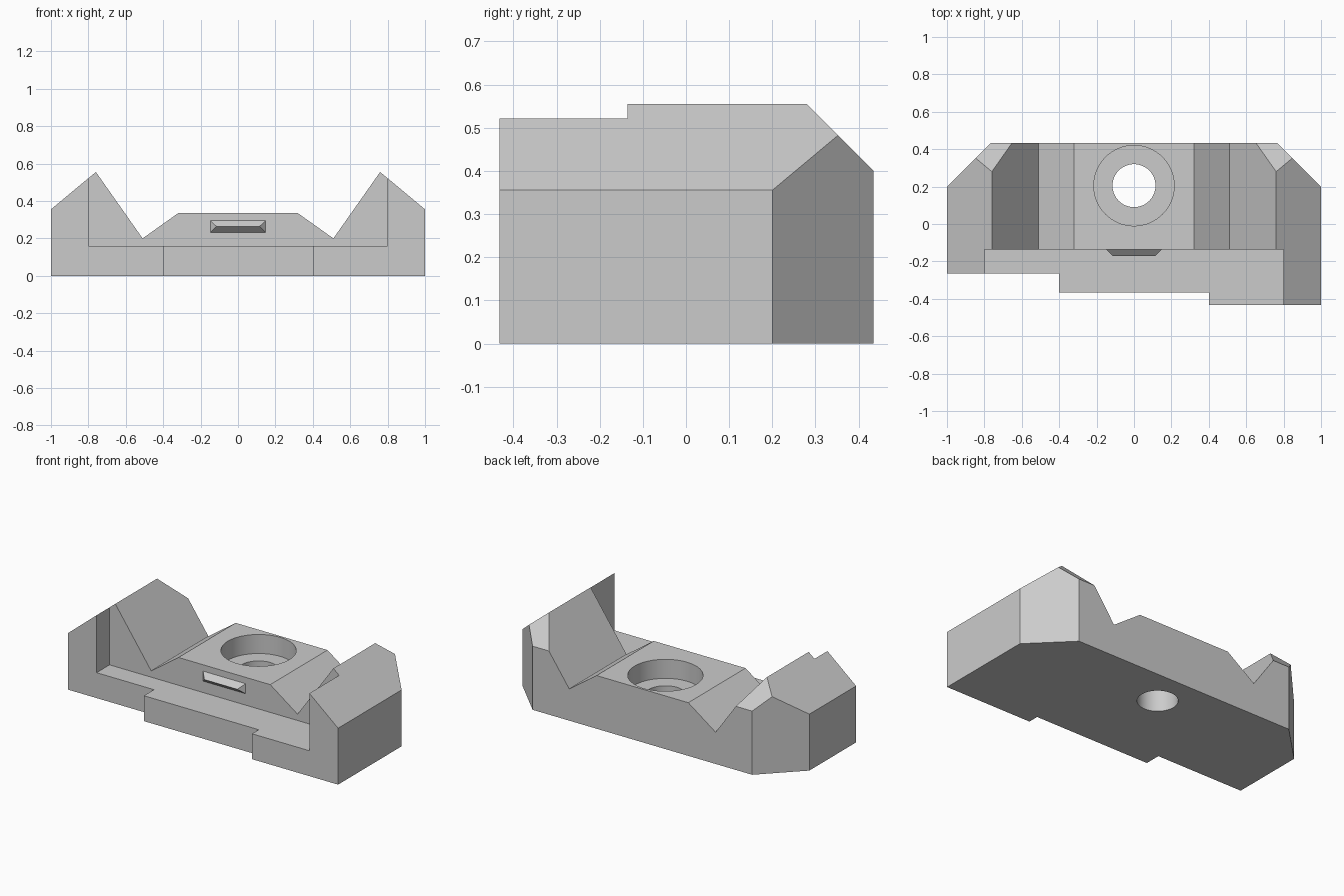
import bpy, bmesh
from mathutils import Vector

cube = bpy.data.objects.get("Cube")
if cube:
    bpy.data.objects.remove(cube, do_unlink=True)

grey = bpy.data.materials.new("light grey")
grey.use_nodes = True
COLOUR = (0.6, 0.6, 0.6, 1)
grey.diffuse_color = COLOUR
grey.node_tree.nodes["Principled BSDF"].inputs["Base Color"].default_value = COLOUR


def make_object(name, bm):
    bmesh.ops.recalc_face_normals(bm, faces=bm.faces)
    mesh = bpy.data.meshes.new(name)
    bm.to_mesh(mesh)
    bm.free()
    mesh.materials.append(grey)
    obj = bpy.data.objects.new(name, mesh)
    bpy.context.collection.objects.link(obj)
    return obj


def prism(name, points, offset):
    """Extrude a closed outline of 3D points along offset."""
    bm = bmesh.new()
    face = bm.faces.new([bm.verts.new(p) for p in points])
    ext = bmesh.ops.extrude_face_region(bm, geom=[face])
    verts = [v for v in ext["geom"] if isinstance(v, bmesh.types.BMVert)]
    bmesh.ops.translate(bm, verts=verts, vec=offset)
    return make_object(name, bm)


def cylinder(name, radius, z0, z1):
    bm = bmesh.new()
    bmesh.ops.create_cone(bm, cap_ends=True, segments=64, radius1=radius,
                          radius2=radius, depth=z1 - z0)
    bmesh.ops.translate(bm, verts=bm.verts, vec=(0, 0.205, (z0 + z1) / 2))
    return make_object(name, bm)


def combine(obj, cutter, operation):
    cutter.hide_render = True
    mod = obj.modifiers.new(cutter.name, 'BOOLEAN')
    mod.object, mod.operation, mod.solver = cutter, operation, 'EXACT'
    bpy.context.view_layer.objects.active = obj
    bpy.ops.object.modifier_apply(modifier=mod.name)
    bpy.data.objects.remove(cutter, do_unlink=True)


# Body: stepped plan outline, trimmed by the twin-peaked front profile
plan = [(-1, -.265), (-.4, -.265), (-.4, -.365), (.4, -.365), (.4, -.432),
        (1, -.432), (1, .2), (.765, .434), (-.765, .434), (-1, .2)]
body = prism("base_block", [(x, y, 0) for x, y in plan], (0, 0, 1))

half = [(.32, .335), (.51, .2), (.76, .555), (1.1, .272), (1.1, -.1)]
profile = half + [(-x, z) for x, z in reversed(half)]
combine(body, prism("profile", [(x, -.6, z) for x, z in profile], (0, 1.2, 0)),
        'INTERSECT')

# Front ledge
ledge = [(-.8, .16), (.8, .16), (.8, 1), (-.8, 1)]
combine(body, prism("ledge_cut", [(x, -.6, z) for x, z in ledge], (0, .464, 0)),
        'DIFFERENCE')

# Counterbored bolt hole
combine(body, cylinder("counterbore", .215, .215, .5), 'DIFFERENCE')
combine(body, cylinder("through_hole", .115, -.1, .5), 'DIFFERENCE')

# Back chamfer across both peaks
bm = bmesh.new()
bm.from_mesh(body.data)
cut = bmesh.ops.bisect_plane(bm, geom=bm.verts[:] + bm.edges[:] + bm.faces[:],
                             plane_co=Vector((0, .28, .555)),
                             plane_no=Vector((0, 1, 1)), clear_outer=True)
edges = [e for e in cut["geom_cut"] if isinstance(e, bmesh.types.BMEdge)]
bmesh.ops.holes_fill(bm, edges=edges, sides=0)
bmesh.ops.recalc_face_normals(bm, faces=bm.faces)
bm.to_mesh(body.data)
bm.free()

# Hipped tab on the front face
bm = bmesh.new()
back = [bm.verts.new(p) for p in [(-.148, -.136, .232), (.148, -.136, .232),
                                  (.148, -.136, .295), (-.148, -.136, .295)]]
left, right = [bm.verts.new((x, -.171, .264)) for x in (-.115, .115)]
for f in [(back[0], back[1], right, left), (back[3], left, right, back[2]),
          (back[0], left, back[3]), (back[1], back[2], right), back]:
    bm.faces.new(f)
make_object("front_tab", bm)

# Smooth hole walls, sharp everywhere else
bpy.ops.object.select_all(action='DESELECT')
body.select_set(True)
bpy.context.view_layer.objects.active = body
bpy.ops.object.shade_smooth_by_angle(angle=0.5)
